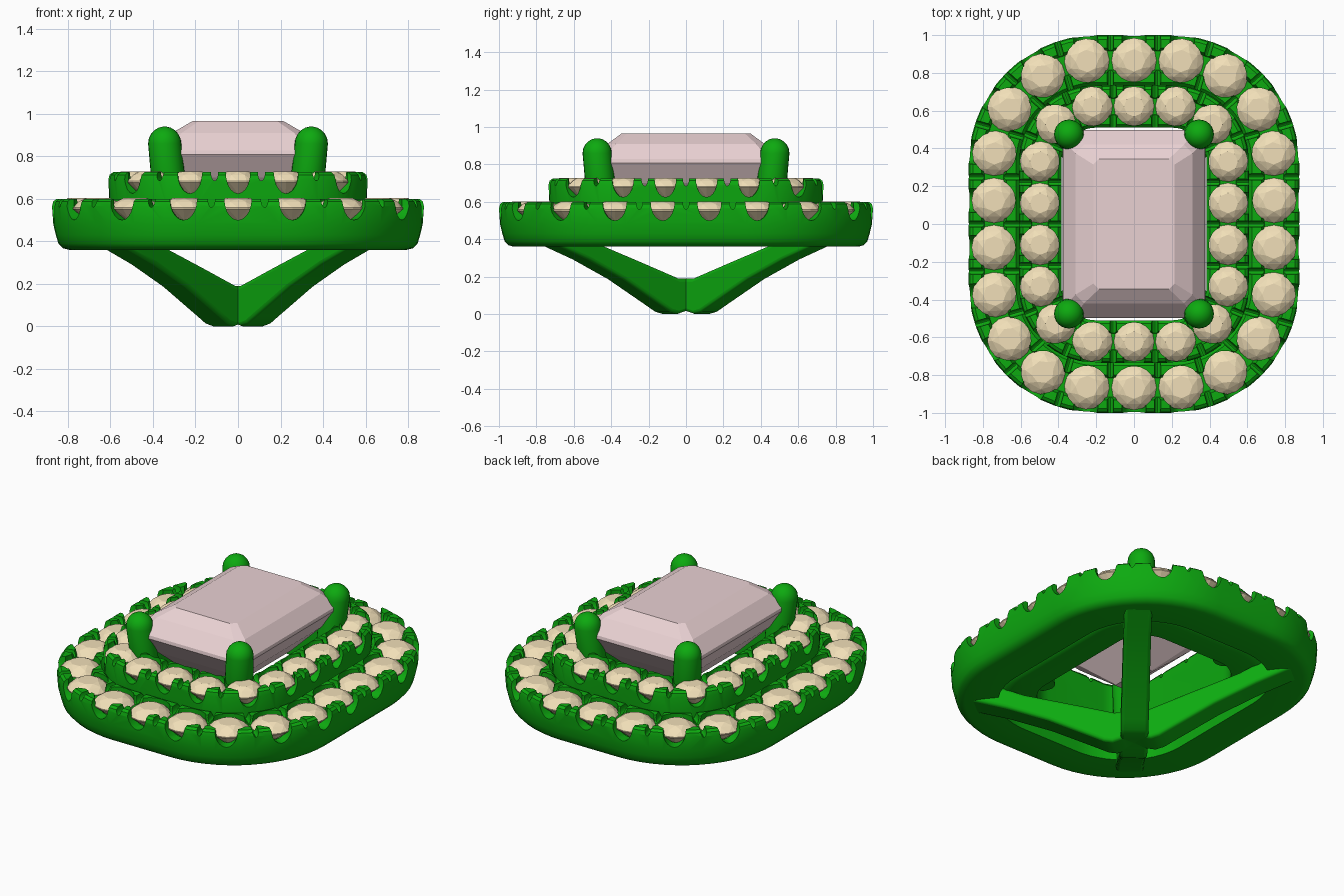
import bpy, bmesh, math
from mathutils import Matrix, Vector

if "Cube" in bpy.data.objects:
    bpy.data.objects.remove(bpy.data.objects["Cube"])

def material(name, rgb):
    m = bpy.data.materials.new(name)
    m.diffuse_color = (*rgb, 1)
    m.use_nodes = True
    m.node_tree.nodes["Principled BSDF"].inputs["Base Color"].default_value = m.diffuse_color
    return m

METAL = material("green_metal", (0.004, 0.40, 0.005))
PINK = material("pink_stone", (0.82, 0.64, 0.65))
CREAM = material("cream_stone", (0.88, 0.74, 0.48))

def finish(bm, name, mat, smooth=None):
    bmesh.ops.recalc_face_normals(bm, faces=bm.faces)
    me = bpy.data.meshes.new(name)
    bm.to_mesh(me)
    bm.free()
    ob = bpy.data.objects.new(name, me)
    bpy.context.collection.objects.link(ob)
    if mat:
        me.materials.append(mat)
    if smooth:
        activate(ob)
        bpy.ops.object.shade_smooth_by_angle(angle=math.radians(smooth))
    return ob

def activate(ob):
    bpy.ops.object.select_all(action='DESELECT')
    ob.select_set(True)
    bpy.context.view_layer.objects.active = ob

def outline(hx, hy, r, n=14):
    """Rounded rectangle, clockwise from the top middle."""
    pts = [Vector((0, hy))]
    for k, (sx, sy) in enumerate([(1, 1), (1, -1), (-1, -1), (-1, 1)]):
        for i in range(n + 1):
            a = math.radians(90 - 90 * k - 90 * i / n)
            pts.append(Vector((sx * (hx - r) + r * math.cos(a), sy * (hy - r) + r * math.sin(a))))
    return pts

def spaced(pts, count, shift=0.0):
    """Evenly spaced (position, outward normal) pairs round a closed outline."""
    segs = list(zip(pts, pts[1:] + pts[:1]))
    total = sum((b - a).length for a, b in segs)
    out = []
    for i in range(count):
        s = (i + shift) / count * total
        for a, b in segs:
            length = (b - a).length
            if s <= length:
                d = (b - a).normalized()
                out.append((a + d * s, Vector((-d.y, d.x, 0))))
                break
            s -= length
    return out

def hull(bm, pts, mat):
    vs = [bm.verts.new(mat @ Vector(p)) for p in pts]
    res = bmesh.ops.convex_hull(bm, input=vs)
    junk = [v for v in res['geom_interior'] if isinstance(v, bmesh.types.BMVert)]
    if junk:
        bmesh.ops.delete(bm, geom=junk, context='VERTS')

def ring(r, z, n, turn=0.0):
    return [(r * math.cos(math.tau * (i + turn) / n), r * math.sin(math.tau * (i + turn) / n), z)
            for i in range(n)]

def frame(p, normal, z):
    return Matrix.Translation((p.x, p.y, z)) @ Matrix.Rotation(math.atan2(normal.y, normal.x), 4, 'Z')

def radial_cutter(places, z, width, depth, length, out=0.0):
    """Elliptical rods lying across the band, shifted outwards by out."""
    bm = bmesh.new()
    for p, nrm in places:
        m = (frame(p, nrm, z) @ Matrix.Translation((out, 0, 0)) @ Matrix.Diagonal((1, width, depth, 1))
             @ Matrix.Rotation(math.pi / 2, 4, 'Y'))
        bmesh.ops.create_cone(bm, cap_ends=True, segments=20, radius1=1, radius2=1, depth=length, matrix=m)
    return finish(bm, "cutter", None)

def halo(name, hx, hy, r, width, top, height, count, gem_r):
    w, h = width, height
    # Cross-section: (inset, height below top), with a channel along the crown
    prof = [(0, -.035), (.006, -.012), (.022, 0), (w * .25, 0), (w * .31, -.045), (w * .69, -.045),
            (w * .75, 0), (w - .018, 0), (w, -.02), (w, -h), (.08, -h), (.05, -h + .008),
            (.03, -h + .03), (.018, -h + .07), (.006, -h * .5)]
    bm = bmesh.new()
    loops = [[bm.verts.new((p.x, p.y, top + z)) for p in outline(hx - d, hy - d, r - d)] for d, z in prof]
    for a, b in zip(loops, loops[1:] + loops[:1]):
        for i in range(len(a)):
            j = (i + 1) % len(a)
            bm.faces.new((a[i], a[j], b[j], b[i]))
    band = finish(bm, name, METAL)
    path = outline(hx - w / 2, hy - w / 2, r - w / 2)
    seats, gaps = spaced(path, count), spaced(path, count, 0.5)
    # Gem pits, scalloped outer windows, and splits between bead prongs
    pits = bmesh.new()
    for p, nrm in seats:
        hull(pits, ring(.04, -.13, 20) + ring(gem_r * .95, -.04, 20) + ring(gem_r * .95, .05, 20), frame(p, nrm, top))
    cutters = [finish(pits, "cutter", None),
               radial_cutter(seats, top, gem_r * .54, .1, w / 2 + .04, w / 4 + .02),
               radial_cutter(gaps, top, .017, .04, w + .08)]
    for c in cutters:
        mod = band.modifiers.new("cut", 'BOOLEAN')
        mod.operation, mod.solver, mod.object = 'DIFFERENCE', 'EXACT', c
        activate(band)
        bpy.ops.object.modifier_apply(modifier=mod.name)
        bpy.data.objects.remove(c)
    activate(band)
    bpy.ops.object.shade_smooth_by_angle(angle=math.radians(35))
    # Round faceted stones
    bm = bmesh.new()
    for p, nrm in seats:
        g = gem_r
        hull(bm, ring(g * .5, .003, 8) + ring(g * .78, -.014, 8, .5) + ring(g, -.042, 16)
             + ring(g, -.048, 16) + ring(g * .5, -.10, 8) + [(0, 0, -.14)], frame(p, nrm, top))
    finish(bm, name + "_stones", CREAM)

halo("outer_halo", .875, 1.0, .68, .268, .6, .24, 22, .119)
halo("inner_halo", .61, .735, .41, .225, .725, .33, 18, .107)

# Centre stone: step-cut rectangle with clipped corners
def clipped(hx, hy, c, z):
    return [(sx * x, sy * y, z) for sx in (1, -1) for sy in (1, -1) for x, y in ((hx, hy - c), (hx - c, hy))]

bm = bmesh.new()
hull(bm, clipped(.215, .345, .03, .965) + clipped(.31, .42, .045, .91) + clipped(.376, .495, .055, .828)
     + clipped(.378, .498, .055, .808) + clipped(.31, .425, .05, .70) + clipped(.19, .30, .04, .57)
     + clipped(.03, .13, .01, .44), Matrix.Identity(4))
finish(bm, "centre_stone", PINK)

# Corner prongs: lathed posts with domed tips, leaning in towards the base
for sx in (1, -1):
    for sy in (1, -1):
        bm = bmesh.new()
        sections = [(.07, .48), (.08, .70), (.078, .86)]
        sections += [(.078 * math.cos(a), .86 + .08 * math.sin(a)) for a in (.3, .6, .9, 1.2, 1.45)]
        rings = []
        for r, z in sections:
            lean = max(0, .86 - z) * .1
            rings.append([bm.verts.new((x + sx * (.345 - lean), y + sy * (.475 - lean), zz))
                          for x, y, zz in ring(r, z, 24)])
        for a, b in zip(rings, rings[1:]):
            for i in range(24):
                bm.faces.new((a[i], a[(i + 1) % 24], b[(i + 1) % 24], b[i]))
        bm.faces.new(rings[0])
        bm.faces.new(rings[-1])
        finish(bm, "corner_prong", METAL, 50)

# Under-gallery: four arms from the base point to the halo corners
ARM = [(-.05, .02), (.05, .016), (.11, 0), (.16, .012), (.22, .045), (.48, .185), (.72, .29),
       (.93, .366), (.93, .45), (.80, .45), (.62, .365), (.35, .275), (.10, .19), (-.05, .19)]
for sx in (1, -1):
    for sy in (1, -1):
        bm = bmesh.new()
        face = bm.faces.new([bm.verts.new((d, -.078, z)) for d, z in ARM])
        ext = bmesh.ops.extrude_face_region(bm, geom=[face])
        bmesh.ops.translate(bm, vec=(0, .156, 0), verts=[v for v in ext['geom'] if isinstance(v, bmesh.types.BMVert)])
        bm.transform(Matrix.Rotation(math.atan2(sy * .78, sx * .62), 4, 'Z'))
        arm = finish(bm, "gallery_arm", METAL, 40)
        bev = arm.modifiers.new("soft_edges", 'BEVEL')
        bev.width, bev.segments, bev.limit_method = .018, 3, 'ANGLE'
        bev.angle_limit = math.radians(50)
